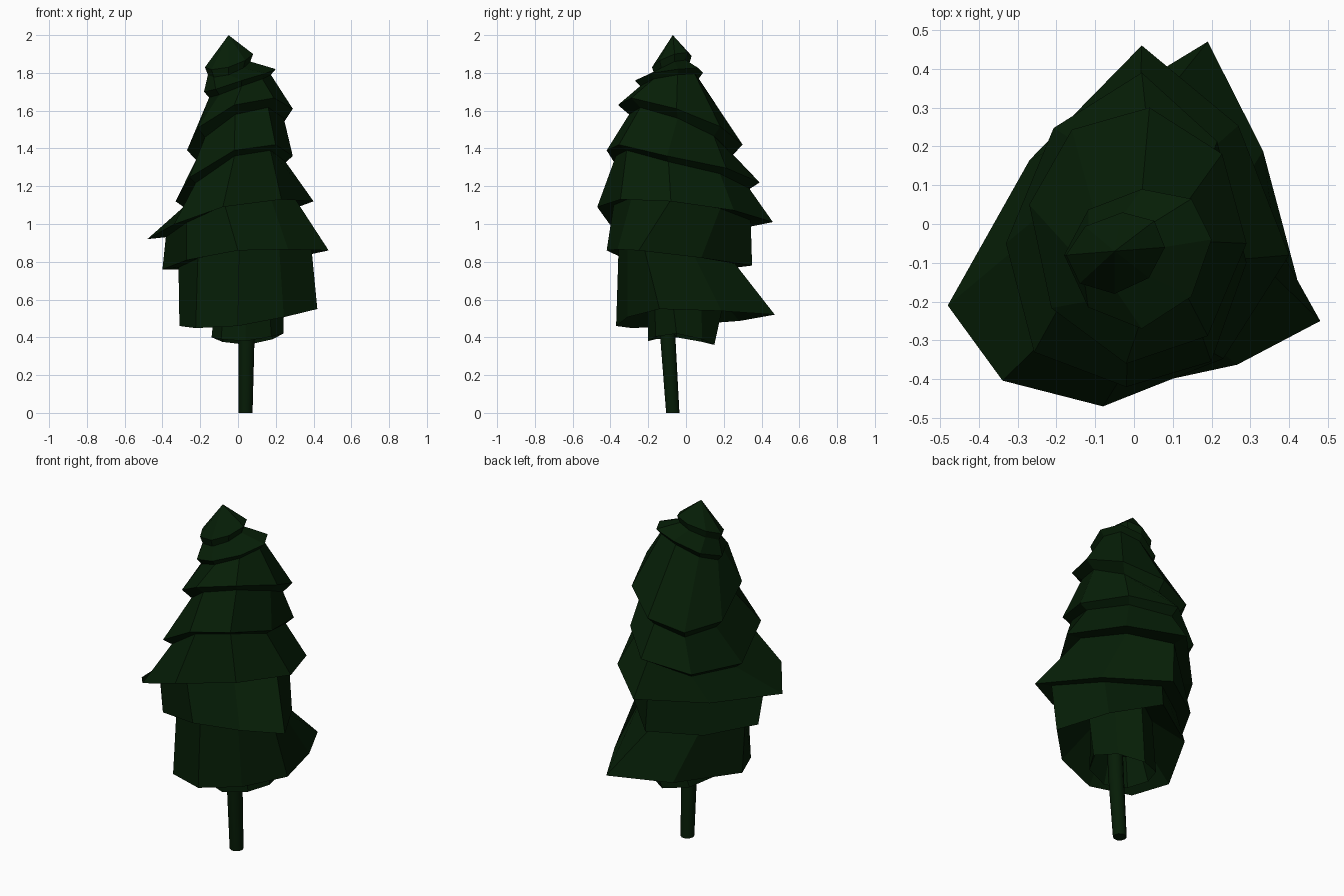
import bpy, bmesh, math
from mathutils import Vector

if "Cube" in bpy.data.objects:
    bpy.data.objects.remove(bpy.data.objects["Cube"])

# Each tier: left, front, right, back rim points, the four diagonal bulges
# (0.5 is a straight side, 0.7 a round one)
TIERS = [
    ((-.175, -.08, 1.83), (-.05, -.18, 1.83), (.08, -.06, 1.90), (-.03, .03, 1.89), (.7, .7, .7, .7)),
    ((-.18, -.08, 1.70), (.02, -.27, 1.76), (.20, -.04, 1.82), (.02, .09, 1.80), (.7, .7, .7, .7)),
    ((-.27, .05, 1.39), (-.02, -.36, 1.63), (.29, -.05, 1.61), (.04, .30, 1.42), (.72, .72, .7, .68)),
    ((-.33, -.05, 1.12), (-.02, -.42, 1.39), (.29, -.10, 1.36), (.02, .39, 1.22), (.75, .72, .68, .68)),
    ((-.48, -.21, .92), (-.08, -.47, 1.09), (.40, -.08, 1.12), (.02, .46, 1.01), (.62, .68, .62, .60)),
    ((-.40, -.10, .76), (.00, -.42, .86), (.48, -.25, .86), (.02, .35, .78), (.66, .56, .60, .62)),
    ((-.31, -.08, .46), (.00, -.37, .46), (.42, -.14, .55), (.19, .47, .52), (.65, .62, .56, .70)),
    ((-.14, -.05, .40), (.04, -.20, .38), (.24, -.05, .42), (.05, .15, .36), (.7, .7, .7, .7)),
]
# Underside of each tier: scale and drop
TUCKS = [(.88, .04), (.86, .03), (.83, .05), (.87, .03), (.78, -.01), (.80, -.01), (.50, -.16), (.70, -.16)]


def material(name, color):
    m = bpy.data.materials.new(name)
    m.diffuse_color = color
    m.use_nodes = True
    m.node_tree.nodes["Principled BSDF"].inputs["Base Color"].default_value = m.diffuse_color
    return m


def rim_points(corners, bulges):
    # Eight-sided rim: the four given points and a bulged point between each pair
    pts = [Vector(c) for c in corners]
    mid = sum(pts, Vector()) / 4
    ring = []
    for q in range(4):
        a, b = pts[q] - mid, pts[(q + 1) % 4] - mid
        ring += [pts[q], mid + (a + b) * bulges[q]]
    return mid, ring


def loft(name, rings, mat, apex=None):
    bm = bmesh.new()
    loops = [[bm.verts.new(p) for p in ring] for ring in rings]
    n = len(rings[0])
    for upper, lower in zip(loops, loops[1:]):
        for i in range(n):
            j = (i + 1) % n
            bm.faces.new((upper[i], lower[i], lower[j], upper[j]))
    if apex:
        tip = bm.verts.new(apex)
        for i in range(n):
            bm.faces.new((tip, loops[0][i], loops[0][(i + 1) % n]))
    else:
        bm.faces.new(loops[0])
    bm.faces.new(loops[-1])
    bmesh.ops.recalc_face_normals(bm, faces=bm.faces)
    me = bpy.data.meshes.new(name)
    bm.to_mesh(me)
    bm.free()
    me.materials.append(mat)
    ob = bpy.data.objects.new(name, me)
    bpy.context.collection.objects.link(ob)
    return ob


green = material("needle_green", (.0018, .013, .002, 1))
bark = material("bark_green", (.0018, .012, .002, 1))

# Foliage: drooping tilted tiers, each tucked in under its rim
rings = []
for (*corners, bulges), (scale, drop) in zip(TIERS, TUCKS):
    mid, ring = rim_points(corners, bulges)
    rings.append(ring)
    rings.append([Vector((mid.x + (p.x - mid.x) * scale,
                          mid.y + (p.y - mid.y) * scale,
                          p.z - drop)) for p in ring])
loft("foliage", rings, green, apex=(-.05, -.07, 2))

# Trunk: slim, slightly leaning
path = [(.045, -.11, .65, .042), (.045, -.095, .38, .042), (.04, -.07, 0, .037)]
trunk_rings = [[(x + r * math.cos(i * math.tau / 10), y + r * math.sin(i * math.tau / 10), z)
                for i in range(10)] for x, y, z, r in path]
trunk = loft("trunk", trunk_rings, bark)
bpy.context.view_layer.objects.active = trunk
trunk.select_set(True)
bpy.ops.object.shade_smooth_by_angle(angle=math.radians(40))
